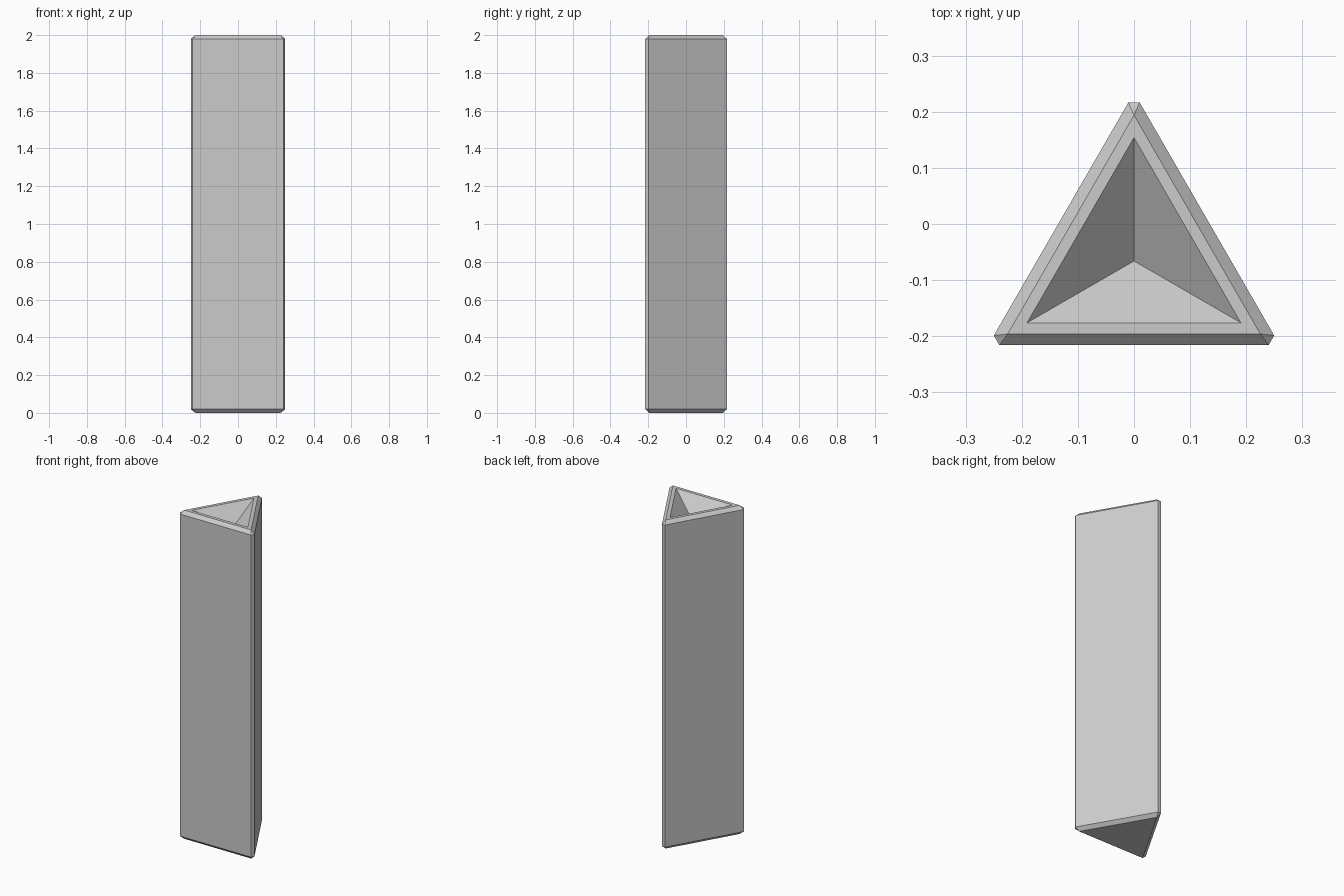
import bpy, bmesh, math
from mathutils import Vector

if "Cube" in bpy.data.objects:
    bpy.data.objects.remove(bpy.data.objects["Cube"])

C = Vector((0, -0.066, 0))            # triangle centroid
H, EDGE = 2.0, 0.02                   # height, chamfer size
R_OUT, R_CAP, R_CUP = 0.30, 0.26, 0.22
CUP_DEPTH = 0.11

bm = bmesh.new()


def triangle(r, z):
    return [C + Vector((r * math.cos(a), r * math.sin(a), z))
            for a in (math.radians(90 + 120 * i) for i in range(3))]


def ring(points):
    return [bm.verts.new(p) for p in points]


def clipped(z):
    # triangle with its three corners cut off: two points per corner
    t = triangle(R_OUT, z)
    pts = []
    for i in range(3):
        for j in (i - 1, (i + 1) % 3):
            pts.append(t[i] + (t[j] - t[i]).normalized() * EDGE)
    return pts


base = ring(triangle(R_CAP, 0))
low = ring(clipped(EDGE))
high = ring(clipped(H - EDGE))
cap = ring(triangle(R_CAP, H))
cup = ring(triangle(R_CUP, H))
apex = bm.verts.new(C + Vector((0, 0, H - CUP_DEPTH)))

bm.faces.new(base[::-1])
# walls of the prism
for i in range(6):
    j = (i + 1) % 6
    bm.faces.new((low[i], low[j], high[j], high[i]))
# edge bevels, corner bevels, rim and sunken pyramid
for i in range(3):
    j = (i + 1) % 3
    a, b, n = 2 * i, 2 * i + 1, 2 * j
    bm.faces.new((base[i], base[j], low[n], low[b]))
    bm.faces.new((base[i], low[b], low[a]))
    bm.faces.new((high[b], high[n], cap[j], cap[i]))
    bm.faces.new((high[a], high[b], cap[i]))
    bm.faces.new((cap[i], cap[j], cup[j], cup[i]))
    bm.faces.new((cup[i], cup[j], apex))

bmesh.ops.recalc_face_normals(bm, faces=bm.faces)
mesh = bpy.data.meshes.new("triangular_pillar")
bm.to_mesh(mesh)
bm.free()
bpy.context.collection.objects.link(bpy.data.objects.new("triangular_pillar", mesh))
